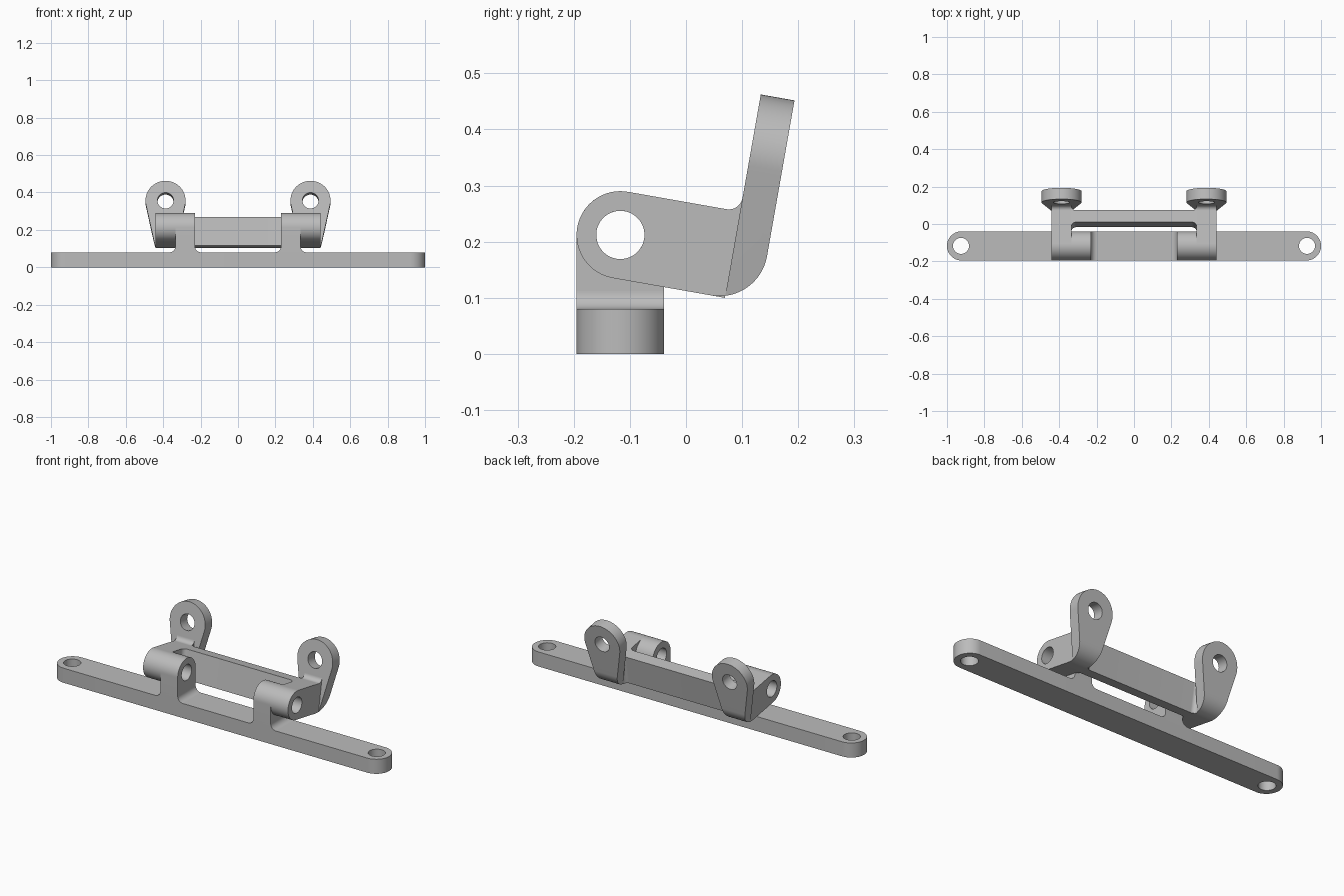
import bpy, bmesh
from math import radians, cos, sin, acos, atan2, degrees, hypot
from mathutils import Matrix, Vector

if "Cube" in bpy.data.objects:
    bpy.data.objects.remove(bpy.data.objects["Cube"], do_unlink=True)

grey = bpy.data.materials.new("plain grey")
grey.use_nodes = True
COLOUR = (0.5, 0.5, 0.5, 1)
grey.diffuse_color = COLOUR
grey.node_tree.nodes["Principled BSDF"].inputs["Base Color"].default_value = COLOUR

X, Y, Z = Vector((1, 0, 0)), Vector((0, 1, 0)), Vector((0, 0, 1))
TILT = radians(10)
U = Vector((0, cos(TILT), -sin(TILT)))   # along the swinging arms
V = Vector((0, sin(TILT), cos(TILT)))    # across the swinging arms
R = 0.078                                # hinge knuckle radius
HOLE = 0.043
HINGE = Vector((0, -0.117, 0.212))
ARM_X, LUG_X, KNUCKLE = 0.3875, 0.2825, 0.105
EAR_S, BACK_S, EAR_TOP = 0.203, 0.264, 0.29
FILLET = 0.025


def arc(cx, cy, r, start, end, steps=16):
    angles = [radians(start + (end - start) * i / steps) for i in range(steps + 1)]
    return [(cx + r * cos(t), cy + r * sin(t)) for t in angles]


def prism(name, outline, depth, centre, a, b, holes=()):
    """Extrude a flat outline with round holes, laid out on axes a and b."""
    curve = bpy.data.curves.new(name, 'CURVE')
    curve.dimensions = '2D'
    curve.fill_mode = 'BOTH'
    curve.extrude = depth / 2
    loops = [outline] + [arc(x, y, HOLE, 0, 352.5, 47) for x, y in holes]
    for loop in loops:
        spline = curve.splines.new('POLY')
        spline.points.add(len(loop) - 1)
        for point, (x, y) in zip(spline.points, loop):
            point.co = (x, y, 0, 1)
        spline.use_cyclic_u = True
    obj = bpy.data.objects.new(name, curve)
    bpy.context.collection.objects.link(obj)
    bpy.ops.object.select_all(action='DESELECT')
    obj.select_set(True)
    bpy.context.view_layer.objects.active = obj
    bpy.ops.object.convert(target='MESH')
    obj = bpy.context.view_layer.objects.active
    axes = Matrix((a, b, a.cross(b))).transposed().to_4x4()
    mesh = obj.data
    bm = bmesh.new()
    bm.from_mesh(mesh)
    bmesh.ops.remove_doubles(bm, verts=bm.verts, dist=0.00002)
    bmesh.ops.transform(bm, matrix=Matrix.Translation(centre) @ axes, verts=bm.verts)
    bmesh.ops.recalc_face_normals(bm, faces=bm.faces)
    bm.to_mesh(mesh)
    bm.free()
    mesh.materials.clear()
    mesh.materials.append(grey)
    bpy.ops.object.shade_smooth_by_angle(angle=radians(30))
    return obj


# Long base strap with rounded ends and a screw hole at each end
end = 1 - R
prism("base_strap", arc(end, 0, R, -90, 90, 32) + arc(-end, 0, R, 90, 270, 32),
      0.08, Vector((0, HINGE.y, 0.04)), X, Y, [(0.925, 0), (-0.925, 0)])

# Side outline of an arm: round knuckle, filleted root, rounded heel
root, heel = EAR_S - FILLET, BACK_S - EAR_S + FILLET
heel_v = heel - R
full_heel = arc(root, heel_v, heel, -90, 0, 32)
arm_heel = [p for p in full_heel if p[0] < EAR_S]
cut_v = heel_v - (heel ** 2 - FILLET ** 2) ** 0.5
arm_outline = (arc(0, 0, R, 90, 270, 32) + arm_heel + [(EAR_S, cut_v)]
               + arc(root, R + FILLET, FILLET, 0, -90))

# Ear outline: round eye tapering tangentially to the arm width
eye_r = 0.107
eye_v = EAR_TOP - eye_r
half, drop = KNUCKLE / 2, eye_v + R
tangent = degrees(atan2(-drop, half) + acos(eye_r / hypot(half, drop)))
ear_outline = ([(-half, -R), (half, -R)]
               + arc(0, eye_v, eye_r, tangent, 180 - tangent, 48))

for side, sign in (("left", 1), ("right", -1)):
    # Upright lug with a rounded top, standing on a flared foot
    lug = X * sign * LUG_X
    prism(side + "_lug", arc(0, 0, R, 0, 180, 32) + [(-R, 0.07 - HINGE.z), (R, 0.07 - HINGE.z)],
          KNUCKLE, HINGE + lug, Y, Z, [(0, 0)])
    flare = 0.032
    foot = half + flare
    prism(side + "_lug_foot",
          arc(foot, 0.08 + flare, flare, 180, 270) + arc(-foot, 0.08 + flare, flare, 270, 360),
          2 * R, Vector((0, HINGE.y, 0)) + lug, X, Z)

    # Swinging arm
    place = HINGE + X * sign * ARM_X
    prism(side + "_arm", arm_outline, KNUCKLE, place, U, V, [(0, 0)])

    # Ear, trimmed to the rounded heel
    ear = prism(side + "_ear", ear_outline, BACK_S - EAR_S,
                place + U * (EAR_S + BACK_S) / 2, X, V, [(0, eye_v)])
    trim = prism(side + "_ear_trim", full_heel + [(BACK_S, 0.4), (root, 0.4)],
                 0.4, place, U, V)
    cut = ear.modifiers.new("heel", 'BOOLEAN')
    cut.operation = 'INTERSECT'
    cut.solver = 'EXACT'
    cut.object = trim
    bpy.ops.object.select_all(action='DESELECT')
    bpy.context.view_layer.objects.active = ear
    ear.select_set(True)
    bpy.ops.object.modifier_apply(modifier=cut.name)
    bpy.data.objects.remove(trim, do_unlink=True)
    bpy.ops.object.shade_smooth_by_angle(angle=radians(30))

# Cross bar joining the arms, flared at all four corners
inner = ARM_X - half
front, back, rear = 0.115, 0.18, EAR_S - 0.18
right_end = (arc(inner - FILLET, front - FILLET, FILLET, 90, 0)
             + arc(inner - rear, back + rear, rear, 0, -90))
left_end = [(-x, y) for x, y in reversed(right_end)]
prism("cross_bar", right_end + left_end, 2 * R, HINGE, X, U)
